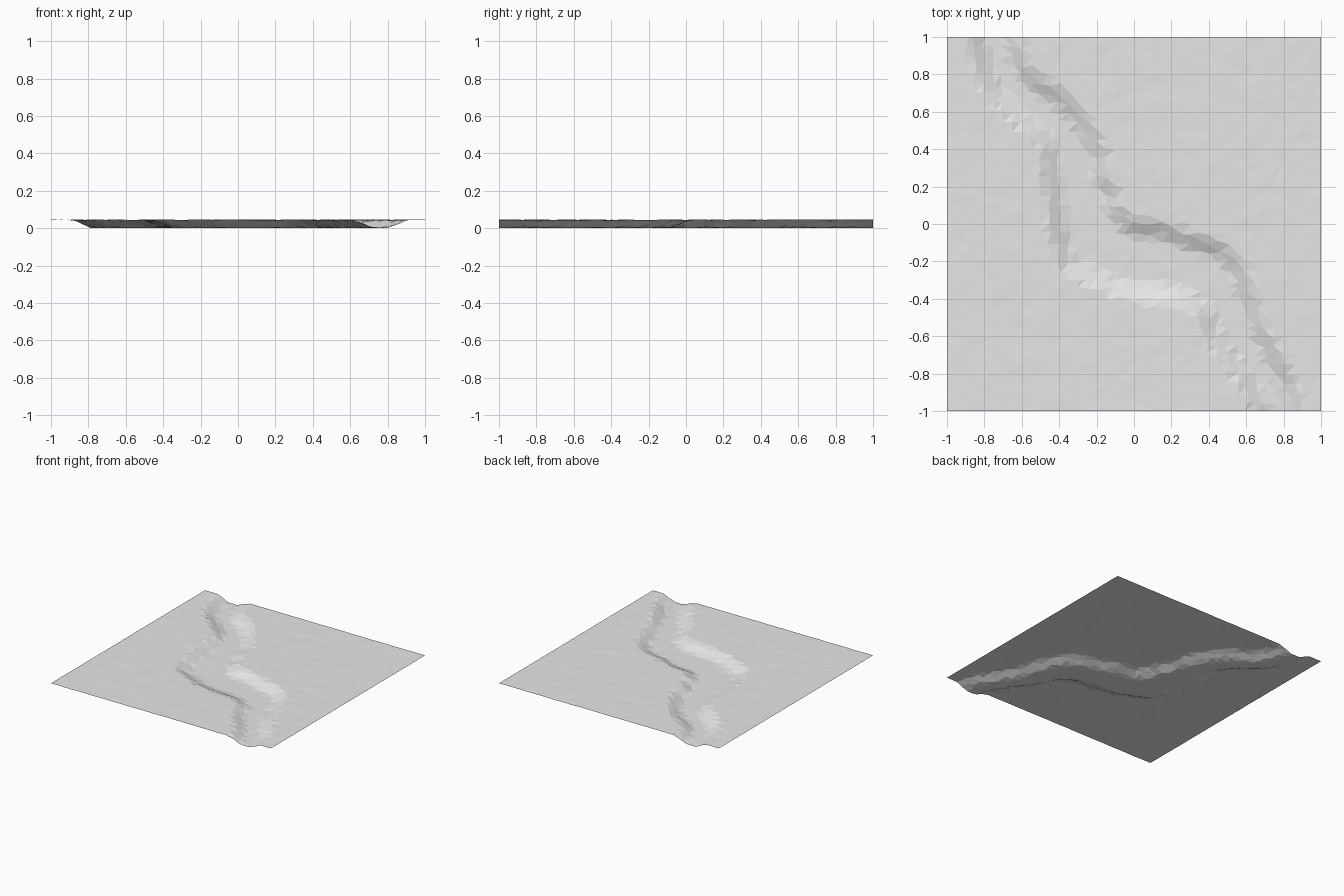
import bpy
import bmesh
import random
from mathutils import Vector, noise
from mathutils.geometry import intersect_point_line

random.seed(4)

CELLS = 40          # squares along each side of the sheet
RIM_HEIGHT = 0.043  # height of the plain above the river bed
HALF_SLOPE = 0.045  # half the width of each sloping bank

cube = bpy.data.objects.get("Cube")
if cube:
    bpy.data.objects.remove(cube, do_unlink=True)

# Middle lines of the two banks, in hundredths, from the back to the front
WEST_BANK = [(-84, 110), (-83, 95), (-80, 82), (-74, 69), (-64, 60), (-53, 50),
             (-46, 41), (-44, 25), (-42, 10), (-40, -8), (-36, -22), (-25, -28),
             (-10, -34), (5, -37), (25, -38), (38, -46), (41, -57), (50, -70),
             (60, -83), (67, -98), (69, -110)]
EAST_BANK = [(-67, 110), (-65, 98), (-60, 84), (-53, 75), (-40, 68), (-29, 56),
             (-23, 46), (-18, 36), (-17, 24), (-11, 16), (-11, 8), (-2, -2),
             (14, -3), (28, -9), (45, -13), (54, -22), (62, -40), (66, -55),
             (74, -71), (83, -86), (88, -110)]


def to_points(bank):
    return [Vector((x, y, 0)) / 100 for x, y in bank]


west, east = to_points(WEST_BANK), to_points(EAST_BANK)
outline = west + east[::-1]


def distance_to_line(point, line):
    best = 10.0
    for start, end in zip(line, line[1:]):
        nearest, factor = intersect_point_line(point, start, end)
        if factor < 0:
            nearest = start
        elif factor > 1:
            nearest = end
        best = min(best, (point - nearest).length)
    return best


def inside_river(point):
    inside = False
    for a, b in zip(outline, outline[1:] + outline[:1]):
        if (a.y > point.y) != (b.y > point.y):
            crossing = a.x + (point.y - a.y) * (b.x - a.x) / (b.y - a.y)
            if point.x < crossing:
                inside = not inside
    return inside


def ground_height(point):
    distance = min(distance_to_line(point, west), distance_to_line(point, east))
    if inside_river(point):
        distance = -distance
    ramp = min(max((distance + HALF_SLOPE) / (2 * HALF_SLOPE), 0), 1)
    ripple = 0.0016 * noise.noise(point * 9) + random.uniform(-0.0007, 0.0007)
    return RIM_HEIGHT * ramp + ripple


# Single sheet of ground with a slightly irregular mesh
bm = bmesh.new()
bmesh.ops.create_grid(bm, x_segments=CELLS, y_segments=CELLS, size=1)
wobble = 0.25 * 2 / CELLS
for vert in bm.verts:
    co = vert.co
    if abs(co.x) < 0.999:
        co.x += random.uniform(-wobble, wobble)
    if abs(co.y) < 0.999:
        co.y += random.uniform(-wobble, wobble)
for vert in bm.verts:
    vert.co.z = ground_height(Vector((vert.co.x, vert.co.y, 0)))

# Rest the river bed on the floor and split the ground into flat facets
lowest = min(vert.co.z for vert in bm.verts)
for vert in bm.verts:
    vert.co.z -= lowest
bmesh.ops.triangulate(bm, faces=bm.faces[:], quad_method='SHORT_EDGE')

mesh = bpy.data.meshes.new("river_terrain")
bm.to_mesh(mesh)
bm.free()
terrain = bpy.data.objects.new("river_terrain", mesh)
bpy.context.collection.objects.link(terrain)

# Plain grey ground
grey = bpy.data.materials.new("ground_grey")
grey.use_nodes = True
colour = (0.8, 0.8, 0.8, 1)
grey.diffuse_color = colour
grey.node_tree.nodes["Principled BSDF"].inputs["Base Color"].default_value = colour
mesh.materials.append(grey)
